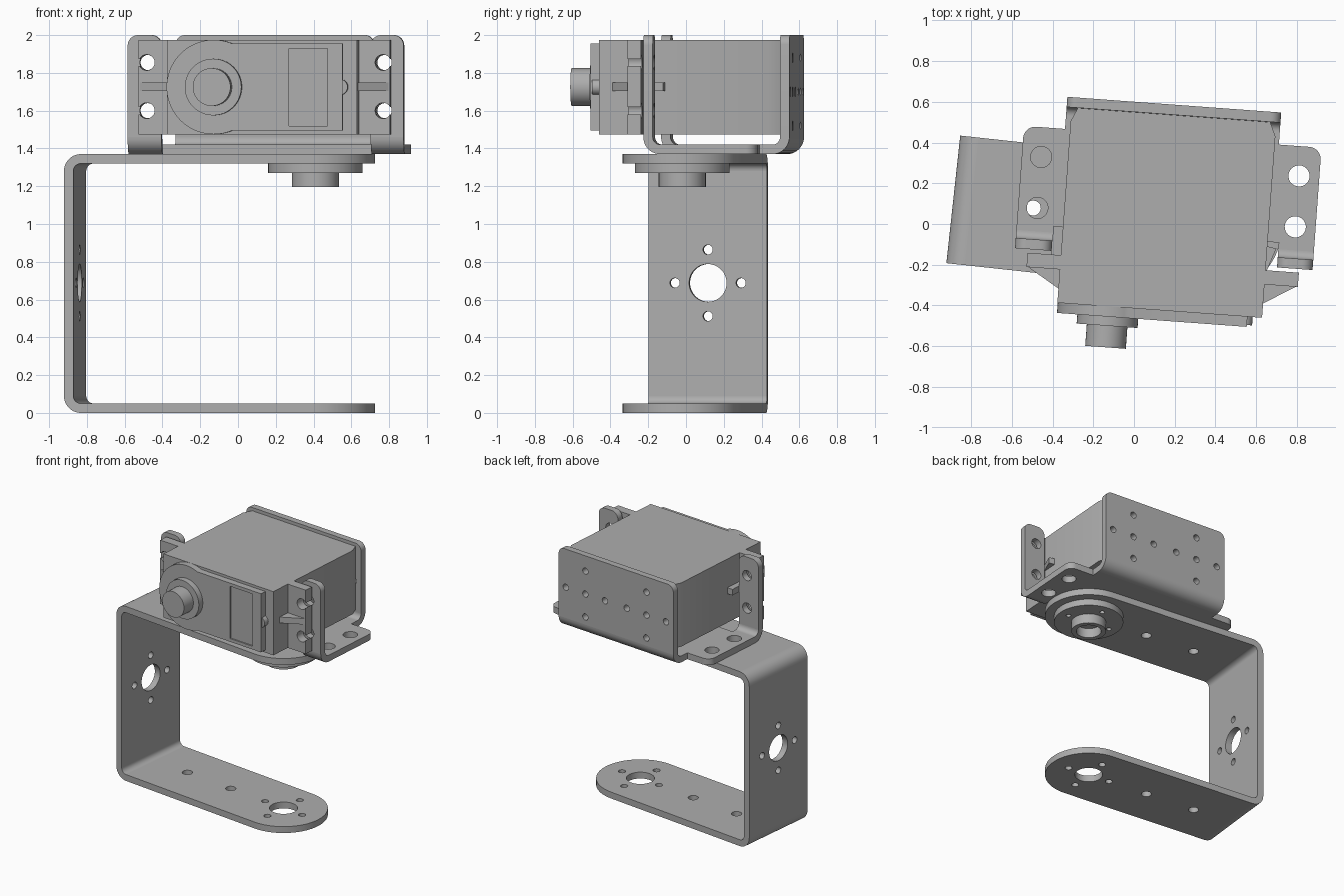
import bpy, bmesh, math
from mathutils import Matrix

cube = bpy.data.objects.get("Cube")
if cube:
    bpy.data.objects.remove(cube, do_unlink=True)

grey = bpy.data.materials.new("metal grey")
grey.use_nodes = True
grey.diffuse_color = (0.42, 0.42, 0.42, 1)
grey.node_tree.nodes["Principled BSDF"].inputs["Base Color"].default_value = (0.42, 0.42, 0.42, 1)

# Two assemblies, each turned slightly about the vertical
ARM = Matrix.Translation((0.41, -0.02, 0)) @ Matrix.Rotation(math.radians(-6.2), 4, 'Z')
SERVO = Matrix.Translation((0.15, 0.05, 0)) @ Matrix.Rotation(math.radians(-4.2), 4, 'Z')
parts = []


def arc(cx, cy, r, a0, a1, n=16):
    angles = [math.radians(a0 + (a1 - a0) * i / n) for i in range(n + 1)]
    return [(cx + r * math.cos(a), cy + r * math.sin(a)) for a in angles]


def circle(cx, cy, r, n=40):
    return arc(cx, cy, r, 0, 360, n)[:-1]


def rect(x0, x1, y0, y1):
    return [(x0, y0), (x1, y0), (x1, y1), (x0, y1)]


def cross(cx, cy, d, r):
    return [circle(cx + dx * d, cy + dy * d, r, 16) for dx, dy in ((1, 0), (0, 1), (-1, 0), (0, -1))]


def bend(cx, cy, a0, r0=0.04, r1=0.09):
    """Quarter ring section of folded sheet."""
    return arc(cx, cy, r1, a0, a0 + 90, 10) + arc(cx, cy, r0, a0 + 90, a0, 10)


def prism(name, frame, axis, lo, hi, outline, holes=()):
    """Extrude an outline with holes along one axis of a frame."""
    cu = bpy.data.curves.new(name, 'CURVE')
    cu.dimensions = '2D'
    cu.fill_mode = 'BOTH'
    cu.extrude = (hi - lo) / 2
    for loop in [outline, *holes]:
        sp = cu.splines.new('POLY')
        sp.points.add(len(loop) - 1)
        for pt, (p, q) in zip(sp.points, loop):
            pt.co = (p, q, 0, 1)
        sp.use_cyclic_u = True
    tmp = bpy.data.objects.new(name + " outline", cu)
    bpy.context.collection.objects.link(tmp)
    dg = bpy.context.evaluated_depsgraph_get()
    me = bpy.data.meshes.new_from_object(tmp.evaluated_get(dg))
    bpy.data.objects.remove(tmp, do_unlink=True)
    bpy.data.curves.remove(cu)
    mid = (lo + hi) / 2
    bm = bmesh.new()
    bm.from_mesh(me)
    for v in bm.verts:
        p, q, w = v.co.x, v.co.y, v.co.z + mid
        v.co = {'z': (p, q, w), 'y': (p, w, q), 'x': (w, p, q)}[axis]
    bmesh.ops.remove_doubles(bm, verts=bm.verts, dist=1e-5)
    bmesh.ops.recalc_face_normals(bm, faces=bm.faces)
    bm.to_mesh(me)
    bm.free()
    me.name = name
    me.materials.clear()
    me.materials.append(grey)
    ob = bpy.data.objects.new(name, me)
    ob.matrix_world = frame
    bpy.context.collection.objects.link(ob)
    parts.append(ob)
    return ob


# ---- U-shaped arm: two round-ended plates, a wall and two bends
plate = [(-1.215, -0.315)] + arc(0, 0, 0.315, -90, 90, 40) + [(-1.215, 0.315)]
plate_holes = [circle(0, 0, 0.1), circle(-0.5, 0, 0.037, 20), circle(-0.91, 0, 0.037, 20)]
plate_holes += cross(0, 0, 0.175, 0.026)
prism("arm_lower_plate", ARM, 'z', 0, 0.05, plate, plate_holes)
prism("arm_upper_plate", ARM, 'z', 1.32, 1.37, plate, plate_holes)
prism("arm_wall", ARM, 'x', -1.305, -1.255, rect(-0.315, 0.315, 0.09, 1.28),
      [circle(0, 0.688, 0.1)] + cross(0, 0.688, 0.176, 0.026))
prism("arm_lower_bend", ARM, 'y', -0.315, 0.315, bend(-1.215, 0.09, 180))
prism("arm_upper_bend", ARM, 'y', -0.315, 0.315, bend(-1.215, 1.28, 90))

# ---- Round horn under the upper plate
prism("horn_disc", ARM, 'z', 1.27, 1.32, circle(0, 0, 0.25, 56), cross(0, 0, 0.175, 0.018))
prism("horn_hub", ARM, 'z', 1.195, 1.27, circle(0, 0, 0.125), [circle(0, 0, 0.09)])

# ---- Folded mounting bracket: base with wings, back wall, front tabs
base = [(-0.72, -0.132), (-0.54, -0.132), (-0.54, -0.1), (0.57, -0.1), (0.57, -0.132), (0.745, -0.132)]
base += arc(0.685, 0.32, 0.06, 0, 90, 8) + [(0.535, 0.38), (0.535, 0.448), (-0.518, 0.448), (-0.518, 0.38)]
base += arc(-0.66, 0.32, 0.06, 90, 180, 8)
prism("bracket_base", SERVO, 'z', 1.37, 1.42, base,
      [circle(x, y, 0.052, 28) for x in (-0.625, 0.645) for y in (-0.017, 0.234)])


def upright(x0, x1, r):
    return [(x0, 1.46), (x1, 1.46)] + arc(x1 - r, 2 - r, r, 0, 90, 8) + arc(x0 + r, 2 - r, r, 90, 180, 8)


back_holes = [h for cx in (-0.27, 0.29) for h in cross(cx, 1.70, 0.18, 0.025)]
back_holes += [circle(cx, 1.70, 0.025, 16) for cx in (-0.27, 0.29)]
prism("bracket_back_wall", SERVO, 'y', 0.488, 0.538, upright(-0.518, 0.535, 0.05), back_holes)
prism("bracket_back_bend", SERVO, 'x', -0.518, 0.535, bend(0.448, 1.46, -90))
for side, x0, x1, hx in (("right", -0.72, -0.54, -0.615), ("left", 0.57, 0.745, 0.642)):
    prism(side + "_tab", SERVO, 'y', -0.222, -0.172, upright(x0, x1, 0.055),
          [circle(hx, z, 0.04, 24) for z in (1.6, 1.855)])
    prism(side + "_tab_bend", SERVO, 'x', x0, x1, bend(-0.132, 1.46, 180))

# ---- Servo case
prism("servo_body", SERVO, 'z', 1.475, 1.975,
      [(-0.493, -0.474), (0.515, -0.474), (0.515, 0.42), (0.485, 0.487), (-0.463, 0.487), (-0.493, 0.42)])

# Mounting ears with open-sided screw slots, and their fins
for side, s, inner, outer, hx in (("right", -1, -0.47, -0.657, -0.612), ("left", 1, 0.49, 0.679, 0.642)):
    ear = [(inner, 1.475), (outer, 1.475)]
    for zc in (1.6, 1.855):
        notch = arc(0, zc, 0.042, -28, -332, 20)
        ear += [(outer, notch[0][1])] + [(hx + s * x, z) for x, z in notch] + [(outer, notch[-1][1])]
    ear += [(outer, 1.975), (inner, 1.975)]
    prism(side + "_ear", SERVO, 'y', -0.31, -0.24, ear)
    prism(side + "_front_fin", SERVO, 'z', 1.703, 1.75,
          [(outer, -0.305), (inner, -0.305), (inner, -0.417), (inner + s * 0.03, -0.4)])
prism("right_rear_fin", SERVO, 'z', 1.703, 1.75, rect(-0.54, -0.48, -0.245, -0.1))
prism("left_rear_fin", SERVO, 'z', 1.703, 1.75, [(0.5, -0.245), (0.52, -0.245), (0.56, -0.13), (0.5, -0.12)])

# Front cover with inset panel and clip
edge = math.degrees(math.asin(0.23 / 0.25))
cover = arc(-0.241, 1.725, 0.25, edge, 360 - edge, 48) + [(0.443, 1.495), (0.443, 1.955)]
window = rect(0.159, 0.364, 1.52, 1.93)
prism("front_cover", SERVO, 'y', -0.524, -0.474, cover, [window])
prism("cover_panel", SERVO, 'y', -0.514, -0.474, window)
prism("cover_clip", SERVO, 'y', -0.515, -0.474, circle(0.427, 1.725, 0.042, 24))

# Output shaft and collar
prism("shaft_collar", SERVO, 'y', -0.569, -0.524, circle(-0.241, 1.725, 0.15, 48))
prism("output_shaft", SERVO, 'y', -0.675, -0.569, circle(-0.241, 1.725, 0.1))

# Smooth curved sides, sharp folds
bpy.ops.object.select_all(action='DESELECT')
for ob in parts:
    ob.select_set(True)
bpy.context.view_layer.objects.active = parts[0]
bpy.ops.object.shade_smooth_by_angle(angle=math.radians(30))
